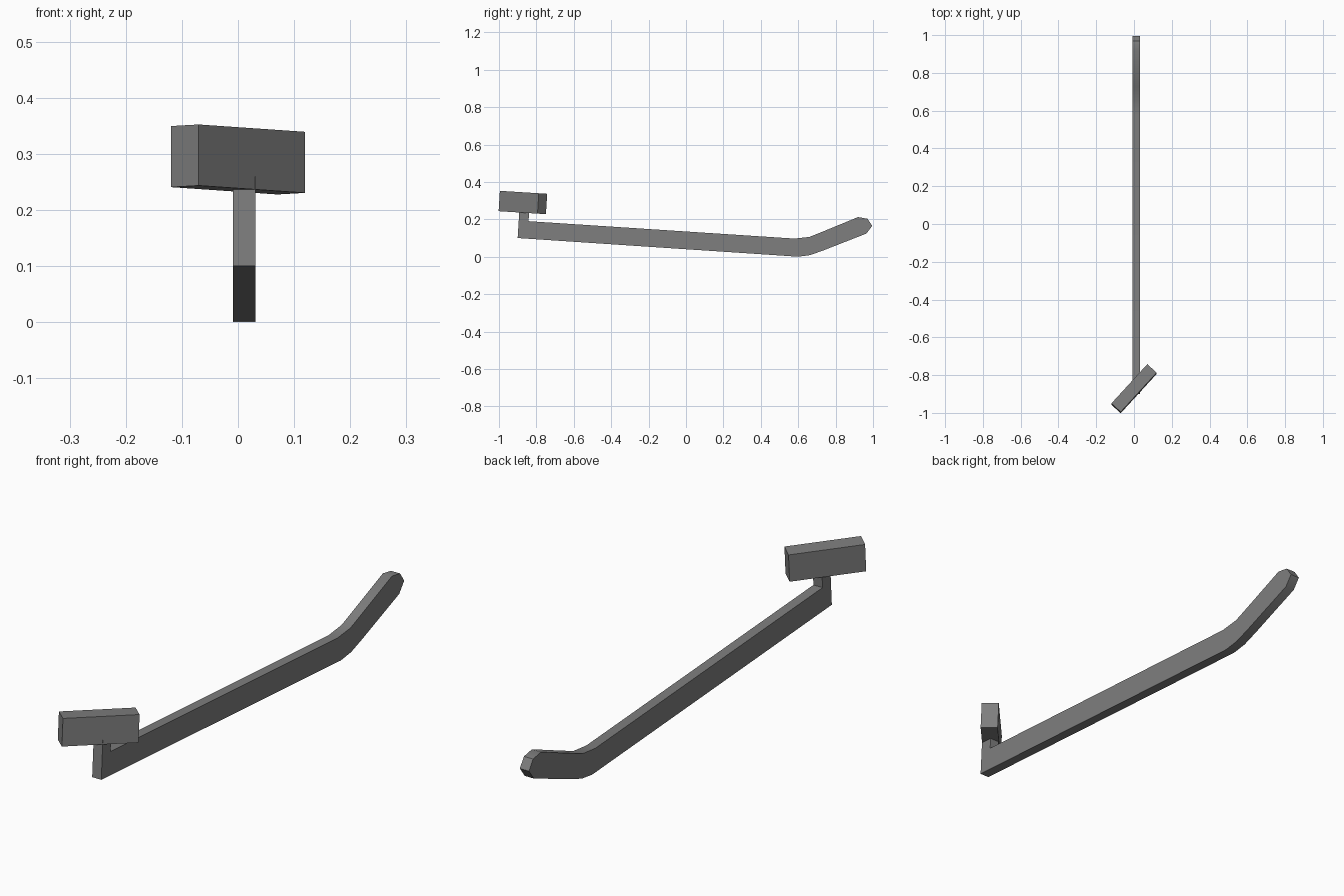
import bpy, bmesh
from math import radians
from mathutils import Matrix

cube = bpy.data.objects.get("Cube")
if cube:
    bpy.data.objects.remove(cube)

grey = bpy.data.materials.new("dark_grey")
grey.use_nodes = True
color = (0.21, 0.21, 0.21, 1)
grey.diffuse_color = color
grey.node_tree.nodes["Principled BSDF"].inputs["Base Color"].default_value = color


def finish(name, bm):
    bmesh.ops.recalc_face_normals(bm, faces=bm.faces)
    mesh = bpy.data.meshes.new(name)
    bm.to_mesh(mesh)
    bm.free()
    obj = bpy.data.objects.new(name, mesh)
    mesh.materials.append(grey)
    bpy.context.collection.objects.link(obj)
    bpy.ops.object.select_all(action='DESELECT')
    obj.select_set(True)
    bpy.context.view_layer.objects.active = obj
    bpy.ops.object.shade_smooth_by_angle(angle=radians(40))
    return obj


# Lever arm: side profile (y, z) with upright post, bend and rounded tip
profile = [
    (-0.90, 0.10), (0.527, 0.005), (0.60, 0.0), (0.665, 0.009), (0.735, 0.034),
    (0.965, 0.124), (0.996, 0.165), (0.97, 0.203), (0.92, 0.212),
    (0.725, 0.132), (0.66, 0.106), (0.58, 0.097),
    (-0.842, 0.19), (-0.837, 0.26), (-0.89, 0.26),
]
bm = bmesh.new()
side = bm.faces.new([bm.verts.new((-0.009, y, z)) for y, z in profile])
ext = bmesh.ops.extrude_face_region(bm, geom=[side], use_keep_orig=True)
moved = [v for v in ext["geom"] if isinstance(v, bmesh.types.BMVert)]
bmesh.ops.translate(bm, verts=moved, vec=(0.04, 0, 0))
finish("lever_arm", bm)

# Head block: turned about the post and pitched with the arm
bm = bmesh.new()
bmesh.ops.create_cube(bm, size=1)
place = (Matrix.Translation((0, -0.872, 0.29))
         @ Matrix.Rotation(radians(-3.6), 4, 'X')
         @ Matrix.Rotation(radians(47.6), 4, 'Z')
         @ Matrix.Diagonal((0.282, 0.067, 0.109, 1)))
bmesh.ops.transform(bm, matrix=place, verts=bm.verts)
finish("head_block", bm)
